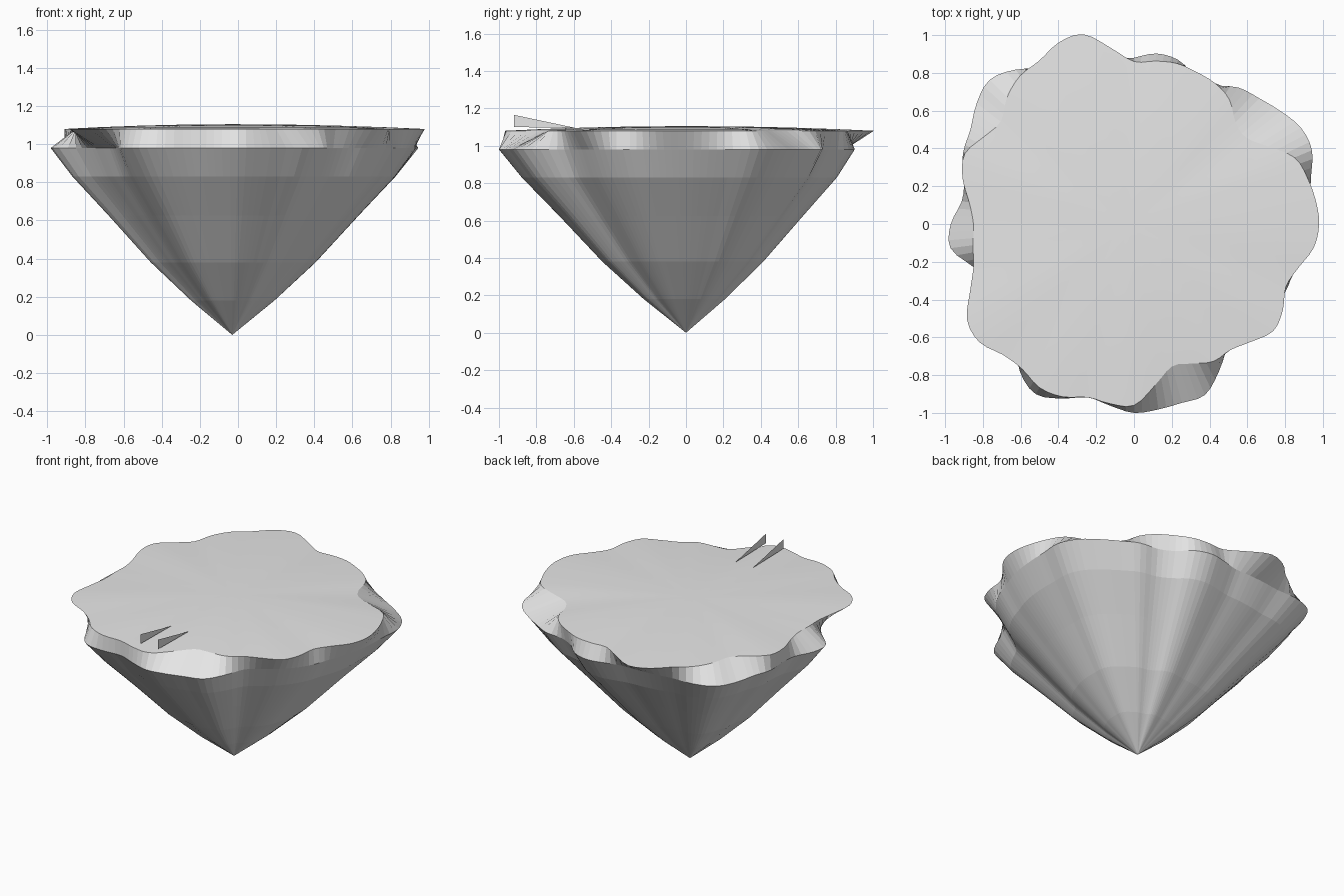
import bpy
import bmesh
import math
from mathutils import Vector

default = bpy.data.objects.get("Cube")
if default:
    bpy.data.objects.remove(default, do_unlink=True)

# One pale grey for everything
grey = bpy.data.materials.new("pale_grey")
grey.use_nodes = True
COLOUR = (0.8, 0.8, 0.8, 1)
grey.diffuse_color = COLOUR
grey.node_tree.nodes["Principled BSDF"].inputs["Base Color"].default_value = COLOUR

# Wavy rim radii in hundredths, sampled evenly anticlockwise from +x
UPPER_RIM = [98, 97, 95, 92, 82, 75, 76, 83, 86, 87, 88, 87,
             86, 94, 104, 104, 100, 99, 95, 89, 92, 97, 94, 88,
             85, 86, 88, 94, 102, 103, 98, 97, 100, 99, 95, 96,
             96, 86, 78, 80, 84, 84, 88, 93, 91, 87, 90, 96]
LOWER_RIM = [92, 94, 97, 102, 102, 98, 94, 91, 85, 85, 90, 91,
             88, 86, 88, 91, 95, 103, 108, 105, 100, 98, 93, 92,
             97, 98, 88, 83, 82, 83, 89, 99, 104, 100, 95, 97,
             100, 99, 98, 98, 90, 82, 82, 85, 87, 88, 88, 90]
STEPS = 3                      # facets between two samples
AXIS = Vector((-0.03, 0, 0))   # tip of the cone
MEAN = sum(LOWER_RIM) / len(LOWER_RIM) / 100


def rim_points(radii):
    """Closed Catmull-Rom curve through polar samples."""
    n, points = len(radii), []
    for i in range(n):
        a, b, c, d = (radii[(i + k) % n] / 100 for k in (-1, 0, 1, 2))
        for s in range(STEPS):
            t = s / STEPS
            r = b + t / 2 * (c - a + t * (2 * a - 5 * b + 4 * c - d
                                          + t * (3 * (b - c) + d - a)))
            angle = math.tau * (i + t) / n
            points.append(Vector((r * math.cos(angle), r * math.sin(angle), 0)))
    return points


def add_ring(bm, rim, scale, z, flute=1):
    """Shrink a rim towards the axis; flute sets how strong its waves stay."""
    ring = []
    for p in rim:
        softened = p.normalized() * (MEAN + (p.length - MEAN) * flute)
        q = AXIS.lerp(softened, scale)
        ring.append(bm.verts.new((q.x, q.y, z)))
    return ring


def bridge(bm, low, high):
    for i in range(len(low)):
        j = (i + 1) % len(low)
        bm.faces.new((low[i], low[j], high[j], high[i]))


def fan(bm, ring, tip):
    for i in range(len(ring)):
        bm.faces.new((ring[i], ring[(i + 1) % len(ring)], tip))


def finish(bm, name, smooth=False):
    mesh = bpy.data.meshes.new(name)
    for face in bm.faces:
        face.smooth = smooth
    bm.to_mesh(mesh)
    bm.free()
    mesh.materials.append(grey)
    obj = bpy.data.objects.new(name, mesh)
    bpy.context.collection.objects.link(obj)
    return obj


upper, lower = rim_points(UPPER_RIM), rim_points(LOWER_RIM)

# Fluted cone below the lower rim, and the band joining both rims
bm = bmesh.new()
tip = bm.verts.new((AXIS.x, 0, 0))
profile = [(0.23, 0.18, 0.75), (0.455, 0.38, 0.75), (0.69, 0.625, 0.75),
           (0.89, 0.83, 0.8), (1, 0.98, 1)]
rings = [add_ring(bm, lower, *level) for level in profile]
rings.append(add_ring(bm, upper, 1, 1.08))
fan(bm, rings[0][::-1], tip)
for low, high in zip(rings, rings[1:]):
    bridge(bm, low, high)
finish(bm, "fluted_cone")

# Gently domed top surface
bm = bmesh.new()
rings = [add_ring(bm, upper, s, 1.08 + 0.025 * (1 - s * s)) for s in (1, 0.8, 0.55, 0.3)]
for low, high in zip(rings, rings[1:]):
    bridge(bm, low, high)
fan(bm, rings[-1], bm.verts.new((AXIS.x, 0, 1.105)))
finish(bm, "domed_top", smooth=True)

# Two paper-thin upright fins near the front edge
for side, x in (("right", -0.095), ("left", 0.04)):
    bm = bmesh.new()
    bm.faces.new([bm.verts.new((x, y, z)) for y, z in
                  ((-0.92, 1.1), (-0.59, 1.095), (-0.92, 1.165))])
    finish(bm, side + "_fin")
